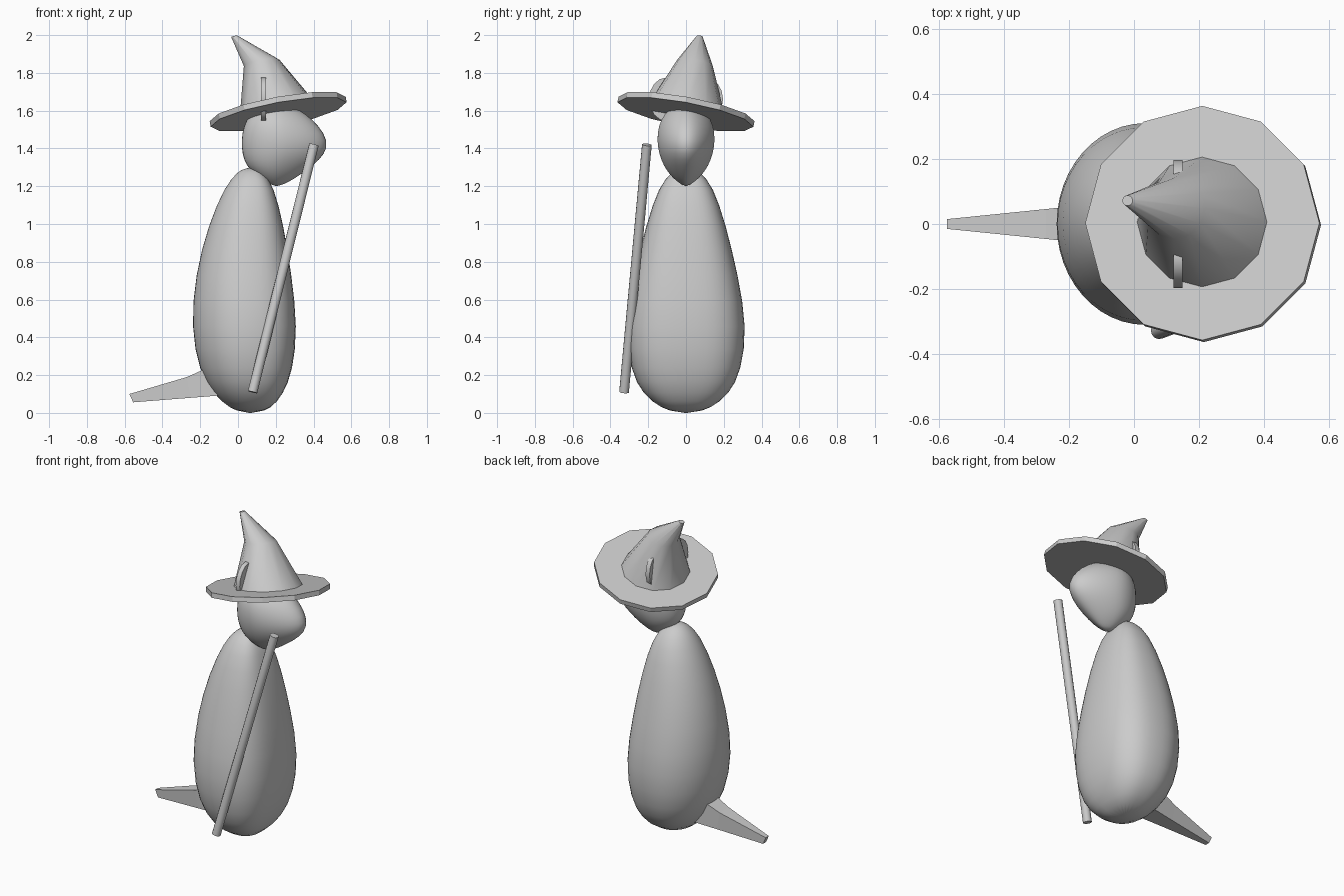
import bpy, bmesh, math
from mathutils import Vector

if "Cube" in bpy.data.objects:
    bpy.data.objects.remove(bpy.data.objects["Cube"])


def finish(name, bm, angle=None, subsurf=0):
    bmesh.ops.recalc_face_normals(bm, faces=bm.faces[:])
    me = bpy.data.meshes.new(name)
    bm.to_mesh(me)
    bm.free()
    ob = bpy.data.objects.new(name, me)
    bpy.context.collection.objects.link(ob)
    if subsurf:
        m = ob.modifiers.new("smooth", 'SUBSURF')
        m.levels = m.render_levels = subsurf
    if angle:
        bpy.ops.object.select_all(action='DESELECT')
        ob.select_set(True)
        bpy.context.view_layer.objects.active = ob
        if subsurf:
            bpy.ops.object.shade_smooth()
        else:
            bpy.ops.object.shade_smooth_by_angle(angle=math.radians(angle))
    return ob


def loft(name, rings, poles=None, **kw):
    """Skin a list of point rings, closed by pole points or flat caps."""
    bm = bmesh.new()
    vs = [[bm.verts.new(p) for p in r] for r in rings]
    n = len(vs[0])
    for a, b in zip(vs, vs[1:]):
        for i in range(n):
            j = (i + 1) % n
            bm.faces.new((a[i], a[j], b[j], b[i]))
    for k, r in enumerate((vs[0], vs[-1])):
        if poles:
            p = bm.verts.new(poles[k])
            for i in range(n):
                bm.faces.new((r[i], r[(i + 1) % n], p))
        else:
            bm.faces.new(r)
    return finish(name, bm, **kw)


def circle(n):
    return [(math.cos(2 * math.pi * i / n), math.sin(2 * math.pi * i / n)) for i in range(n)]


def belly(n, e=.74):
    """Circle whose +x half is squared off."""
    return [(c, s) if c <= 0 else (c ** e, math.copysign(abs(s) ** e, s)) for c, s in circle(n)]


# Egg-shaped body with a flattened belly: (z, centre x, radius x, radius y)
body = [(0.02, .066, .11, .13), (0.10, .055, .186, .232), (0.22, .042, .250, .295),
        (0.45, .033, .285, .327), (0.73, .028, .258, .278), (1.0, .042, .200, .212),
        (1.2, .06, .130, .145), (1.28, .066, .068, .073)]
loft("body", [[(cx + rx * c, ry * s, z) for c, s in belly(24)] for z, cx, rx, ry in body],
     poles=[(.065, 0, -.005), (.068, 0, 1.305)], angle=180, subsurf=1)

# Head with a blunt wedge muzzle: (z, back x, front x, half width)
head = [(1.222, .14, .27, .045), (1.26, .09, .33, .088), (1.31, .04, .40, .122),
        (1.37, .02, .465, .146), (1.44, .014, .482, .158), (1.52, .026, .432, .150),
        (1.58, .06, .365, .12), (1.63, .12, .28, .065)]


def head_ring(z, xb, xf, ry):
    xm = xb + (xf - xb) * .45
    return [(xm + c * ((xf - xm) if c > 0 else (xm - xb)),
             ry * s * (1 - .22 * max(c, 0)), z) for c, s in circle(20)]


loft("head", [head_ring(*h) for h in head],
     poles=[(.205, 0, 1.195), (.2, 0, 1.65)], angle=180, subsurf=1)


# Tilted hat: twelve-sided brim and bent crown
def tilted_ring(cx, cy, cz, r, sx=.18, sy=-.18):
    return [(cx + r * c, cy + r * s, cz + r * (sx * c + sy * s)) for c, s in circle(12)]


loft("hat_brim", [tilted_ring(.215, -.003, 1.58, .36), tilted_ring(.21, .003, 1.609, .36)],
     angle=25)
loft("hat_crown", [tilted_ring(.212, .005, 1.6, .203),
                   tilted_ring(.125, .048, 1.853, .094),
                   tilted_ring(-.02, .072, 1.994, .016, .25, -.1)], angle=31)

# Thin rounded ears poking through the brim
for side, label in ((-1, "front"), (1, "back")):
    loft("ear_" + label, [[(x, side * .102 + .094 * c, 1.66 + .116 * s) for c, s in circle(16)]
                          for x in (.121, .149)], angle=40)

# Leaning staff
a, b = Vector((.077, -.328, .11)), Vector((.402, -.207, 1.42))
q = (b - a).to_track_quat('Z', 'Y')
loft("staff", [[p + q @ Vector((.026 * c, .026 * s, 0)) for c, s in circle(12)] for p in (a, b)],
     angle=40)

# Flat-sided tapering tail: top and bottom (x, z) with half width
tail = [(-.575, .1, -.555, .056, .015), (-.27, .19, -.25, .08, .046),
        (-.08, .275, -.06, .095, .067)]
loft("tail", [[(xt, -w, zt), (xt, w, zt), (xb, w, zb), (xb, -w, zb)]
              for xt, zt, xb, zb, w in tail])
